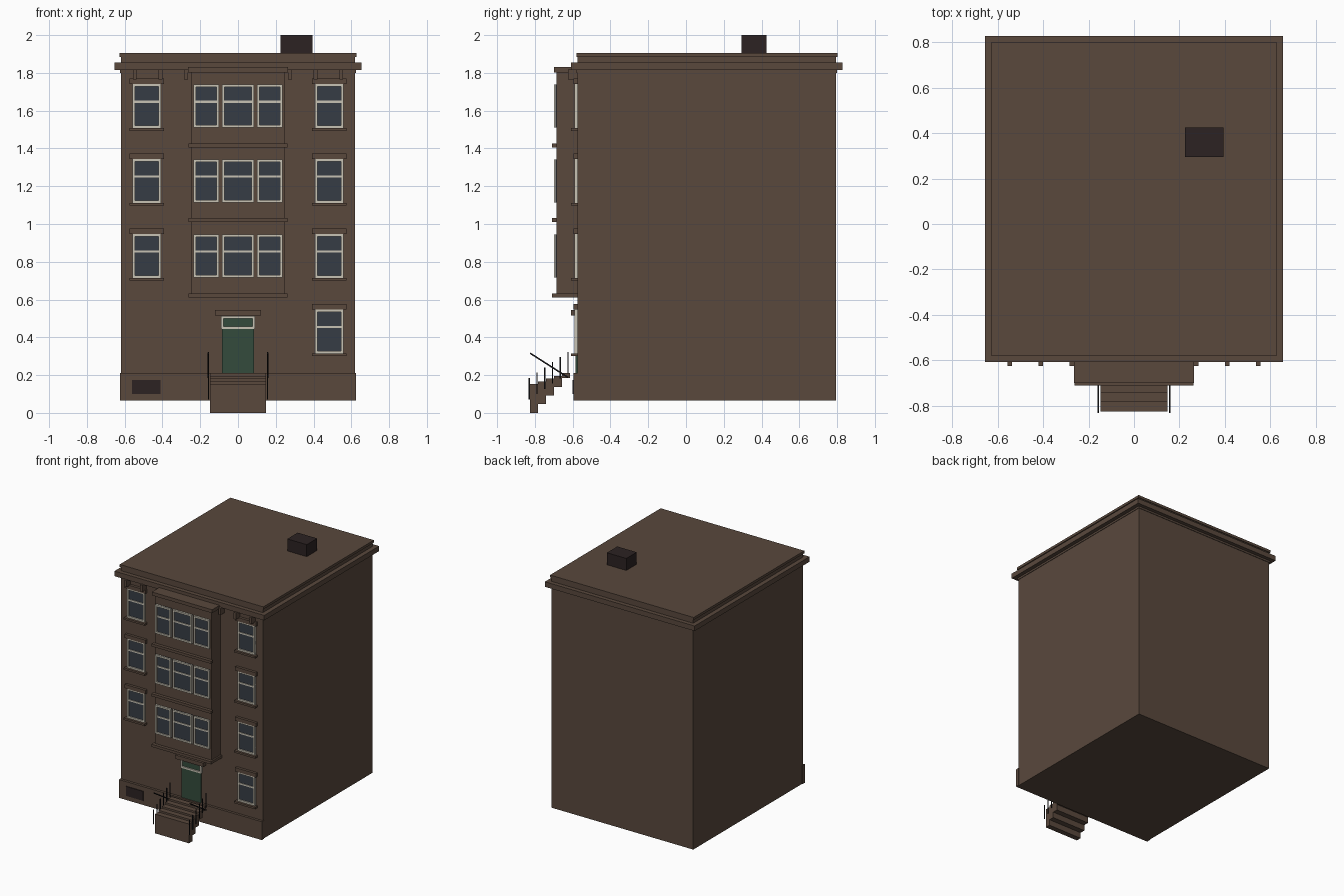
import bpy
import math

if "Cube" in bpy.data.objects:
    bpy.data.objects.remove(bpy.data.objects["Cube"], do_unlink=True)


def material(name, rgb):
    m = bpy.data.materials.new(name)
    m.use_nodes = True
    m.diffuse_color = (*rgb, 1)
    m.node_tree.nodes["Principled BSDF"].inputs["Base Color"].default_value = (*rgb, 1)
    return m


stone = material("brown stone", (0.1, 0.065, 0.046))
cream = material("cream paint", (0.58, 0.55, 0.46))
glass = material("dark glass", (0.037, 0.046, 0.06))
green = material("green paint", (0.034, 0.07, 0.045))
soot = material("sooty brick", (0.025, 0.016, 0.016))
iron = material("black iron", (0.008, 0.008, 0.009))


def box(name, mat, x, y, z):
    """Box spanning the (low, high) pairs x, y and z."""
    spans = (x, y, z)
    bpy.ops.mesh.primitive_cube_add(size=1, location=[(a + b) / 2 for a, b in spans])
    o = bpy.context.object
    o.name = name
    o.scale = [b - a for a, b in spans]
    bpy.ops.object.transform_apply(location=False, rotation=False, scale=True)
    o.data.materials.append(mat)
    return o


def frame(name, x, z, wall, bar=0.013):
    """Four painted bars standing proud of a wall."""
    y = (wall - 0.015, wall)
    box(name + "_left_jamb", cream, (x[0], x[0] + bar), y, z)
    box(name + "_right_jamb", cream, (x[1] - bar, x[1]), y, z)
    inner = (x[0] + bar, x[1] - bar)
    box(name + "_head", cream, inner, y, (z[1] - bar, z[1]))
    box(name + "_foot", cream, inner, y, (z[0], z[0] + bar))


def window(name, x, z, wall):
    frame(name, x, z, wall)
    box(name + "_glass", glass, x, (wall - 0.005, wall + 0.005), z)
    mid = z[0] + 0.6 * (z[1] - z[0])
    box(name + "_sash_bar", cream, x, (wall - 0.011, wall), (mid - 0.006, mid + 0.006))


def trimmed_window(name, side, base):
    cx = side * 0.483
    window(name, (cx - 0.076, cx + 0.076), (base, base + 0.232), WALL)
    wide = (cx - 0.091, cx + 0.091)
    box(name + "_lintel", stone, wide, (WALL - 0.021, WALL), (base + 0.232, base + 0.262))
    box(name + "_sill", stone, wide, (WALL - 0.033, WALL), (base - 0.015, base))


WALL, BACK, BAY = -0.575, 0.795, -0.685

# Main block, plinth and roof line
box("main_block", stone, (-0.62, 0.62), (WALL, BACK), (0.065, 1.89))
box("front_plinth", stone, (-0.625, 0.625), (-0.595, -0.565), (0.065, 0.21))
box("frieze", stone, (-0.624, 0.624), (WALL - 0.004, BACK + 0.004), (1.80, 1.815))
box("cornice", stone, (-0.655, 0.655), (-0.608, 0.828), (1.815, 1.855))
box("parapet_coping", stone, (-0.628, 0.628), (WALL - 0.006, BACK + 0.006), (1.885, 1.905))
box("chimney", soot, (0.225, 0.395), (0.295, 0.425), (1.9, 2.0))
box("cellar_vent", soot, (-0.56, -0.41), (-0.6, -0.59), (0.1, 0.175))

# Cornice brackets
for side in (-1, 1):
    for x in (0.275, 0.41, 0.547):
        box("cornice_bracket", stone, (side * x - 0.01, side * x + 0.01),
            (-0.625, WALL), (1.765, 1.818))

# Projecting bay with bands and a cap
box("bay", stone, (-0.248, 0.248), (BAY, WALL), (0.61, 1.81))
box("bay_cap", stone, (-0.264, 0.264), (-0.7, WALL), (1.803, 1.83))
for z in (0.61, 1.01, 1.405):
    box("bay_band", stone, (-0.261, 0.261), (-0.71, WALL if z < 1 else BAY), (z, z + 0.021))

# Windows on each upper floor
for floor, z in enumerate((0.715, 1.112, 1.508), 1):
    for label, x in (("right", (-0.235, -0.1)), ("middle", (-0.084, 0.084)),
                     ("left", (0.1, 0.235))):
        window(f"bay_{label}_window_{floor}", x, (z + 0.003, z + 0.23), BAY)
    for label, side in (("right", -1), ("left", 1)):
        trimmed_window(f"{label}_window_{floor}", side, z)
trimmed_window("ground_window", 1, 0.315)

# Door, transom and hood
box("door", green, (-0.084, 0.084), (WALL - 0.01, WALL), (0.21, 0.45))
box("transom_pane", green, (-0.084, 0.084), (WALL - 0.005, WALL), (0.45, 0.51))
frame("transom", (-0.091, 0.091), (0.445, 0.513), WALL)
box("door_hood", stone, (-0.123, 0.123), (-0.61, WALL), (0.515, 0.545))

# Stoop: blocks that get thinner as they climb
for i in range(5):
    y = -0.825 + i * 0.042
    box("stoop_step", stone, (-0.148, 0.148), (y, y + 0.042),
        (i * 0.046, 0.152 + i * 0.0145))

# Railings: stepped posts and one sloping rail on each side
for side in (-1, 1):
    x = side * 0.157
    for i in range(6):
        y, z = -0.83 + i * 0.041, 0.072 + i * 0.0275
        box("railing_post", iron, (x - 0.003, x + 0.003), (y - 0.003, y + 0.003),
            (z, z + 0.114))
    length = math.hypot(0.2, 0.128)
    rail = box("handrail", iron, (x - 0.004, x + 0.004),
               (-0.725 - length / 2, -0.725 + length / 2), (0.248, 0.256))
    rail.rotation_euler.x = -math.atan2(0.128, 0.2)
